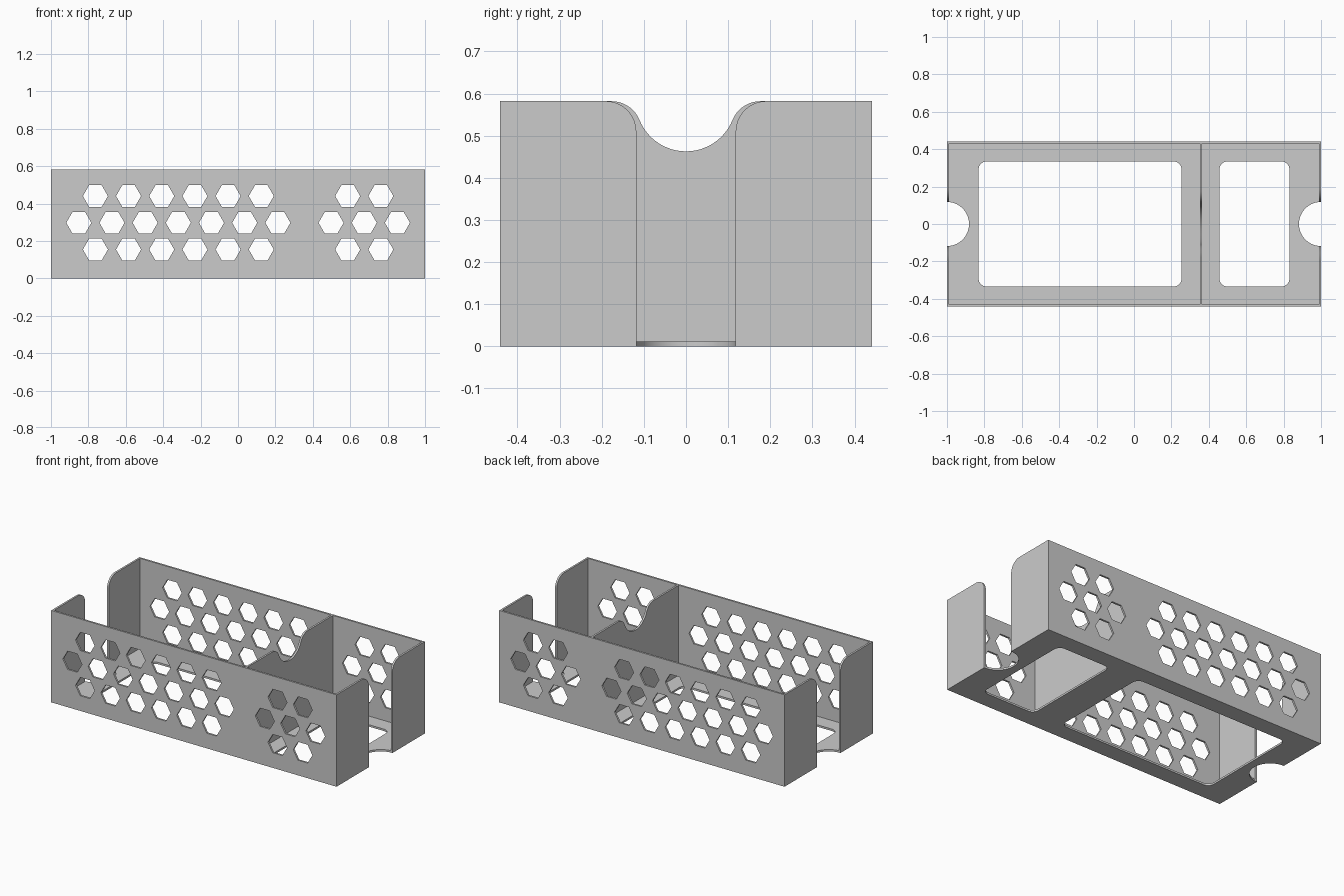
import bpy, bmesh
from math import pi, sin, cos, sqrt
from mathutils import Matrix, Vector

if "Cube" in bpy.data.objects:
    bpy.data.objects.remove(bpy.data.objects["Cube"])

# Overall sizes
HX, HY, H = 1.0, 0.442, 0.582
T = 0.012                    # wall and floor thickness
DIV_X = 0.358                # centre of the divider
SLOT, FILLET = 0.118, 0.072  # half width of the end slots, their top rounding

grey = bpy.data.materials.new("light grey plastic")
colour = (0.6, 0.6, 0.6, 1)
grey.use_nodes = True
grey.diffuse_color = colour
grey.node_tree.nodes["Principled BSDF"].inputs["Base Color"].default_value = colour


def arc(cx, cy, r, a0, a1, n=12):
    """Points of an arc, angles in units of pi."""
    return [(cx + r * cos(pi * (a0 + (a1 - a0) * i / n)),
             cy + r * sin(pi * (a0 + (a1 - a0) * i / n))) for i in range(n + 1)]


def rounded_rect(x0, x1, y0, y1, r):
    return (arc(x1 - r, y1 - r, r, 0, .5, 8) + arc(x0 + r, y1 - r, r, .5, 1, 8)
            + arc(x0 + r, y0 + r, r, 1, 1.5, 8) + arc(x1 - r, y0 + r, r, 1.5, 2, 8))


def panel(name, loops, axes, centre):
    """Flat plate of thickness T: first loop is the outline, others are holes."""
    curve = bpy.data.curves.new(name, "CURVE")
    curve.dimensions = "2D"
    curve.fill_mode = "BOTH"
    curve.extrude = T / 2
    for pts in loops:
        spline = curve.splines.new("POLY")
        spline.points.add(len(pts) - 1)
        for p, (u, v) in zip(spline.points, pts):
            p.co = (u, v, 0, 1)
        spline.use_cyclic_u = True
    temp = bpy.data.objects.new(name + " outline", curve)
    bpy.context.collection.objects.link(temp)
    deps = bpy.context.evaluated_depsgraph_get()
    mesh = bpy.data.meshes.new_from_object(temp.evaluated_get(deps))
    bpy.data.objects.remove(temp)

    # Weld caps to sides and stand the plate up
    u, v = (Vector(a) for a in axes)
    turn = Matrix((u, v, u.cross(v))).transposed().to_4x4()
    bm = bmesh.new()
    bm.from_mesh(mesh)
    bmesh.ops.remove_doubles(bm, verts=bm.verts, dist=1e-5)
    bmesh.ops.recalc_face_normals(bm, faces=bm.faces)
    bm.transform(Matrix.Translation(centre) @ turn)
    bm.to_mesh(mesh)
    bm.free()
    mesh.materials.clear()
    mesh.materials.append(grey)
    obj = bpy.data.objects.new(name, mesh)
    bpy.context.collection.objects.link(obj)
    bpy.ops.object.select_all(action="DESELECT")
    obj.select_set(True)
    bpy.context.view_layer.objects.active = obj
    bpy.ops.object.shade_smooth_by_angle(angle=pi / 6)


X, Y, Z = (1, 0, 0), (0, 1, 0), (0, 0, 1)

# Floor with a finger notch at each end and two rounded openings
floor = ([(-HX, -HY), (HX, -HY)] + arc(HX, 0, SLOT, 1.5, .5, 32)
         + [(HX, HY), (-HX, HY)] + arc(-HX, 0, SLOT, .5, -.5, 32))
openings = [rounded_rect(a, b, -.334, .334, .042)
            for a, b in ((-.831, .254), (.457, .831))]
panel("floor", [floor] + openings, (X, Y), (0, 0, T / 2))

# Long walls with staggered hexagonal holes, one group per compartment
PITCH, ROW, HEX_R, MID_Z = 0.1774, 0.143, 0.067, 0.297
hexes = []
for cx, count in ((-.319, 7), (.675, 3)):
    for row in (-1, 0, 1):
        n = count - abs(row)
        for i in range(n):
            x = cx + (i - (n - 1) / 2) * PITCH
            hexes.append(arc(x, MID_Z + row * ROW, HEX_R, 0, 2, 6)[:-1])
W = HX - T
wall = [(-W, T), (W, T), (W, H), (-W, H)]
for name, s in (("front_wall", -1), ("back_wall", 1)):
    panel(name, [wall] + hexes, (X, Z), (0, s * (HY - T / 2), 0))

# End walls, each in two halves beside an open slot
for side, sx in (("left", 1), ("right", -1)):
    for end, sy in (("front", -1), ("back", 1)):
        half = [(SLOT, T), (HY, T), (HY, H)] + arc(
            SLOT + FILLET, H - FILLET, FILLET, .5, 1, 16)
        panel(f"{side}_end_wall_{end}", [[(sy * y, z) for y, z in half]],
              (Y, Z), (sx * (HX - T / 2), 0, 0))

# Divider with a smooth scooped dip in its top edge
R = 0.119
dx = sqrt((R + FILLET) ** 2 - FILLET ** 2)
tilt = math_angle = Vector((dx, -FILLET)).angle_signed(Vector((1, 0))) / pi
tilt = abs(tilt)
shoulder = arc(dx, H - FILLET, FILLET, .5, 1 - tilt, 14)
dip = arc(0, H, R, -tilt, -1 + tilt, 32)[1:-1]
E = HY - T
divider = ([(-E, T), (E, T), (E, H)] + shoulder + dip
           + [(-y, z) for y, z in reversed(shoulder)] + [(-E, H)])
panel("divider", [divider], (Y, Z), (DIV_X, 0, 0))
